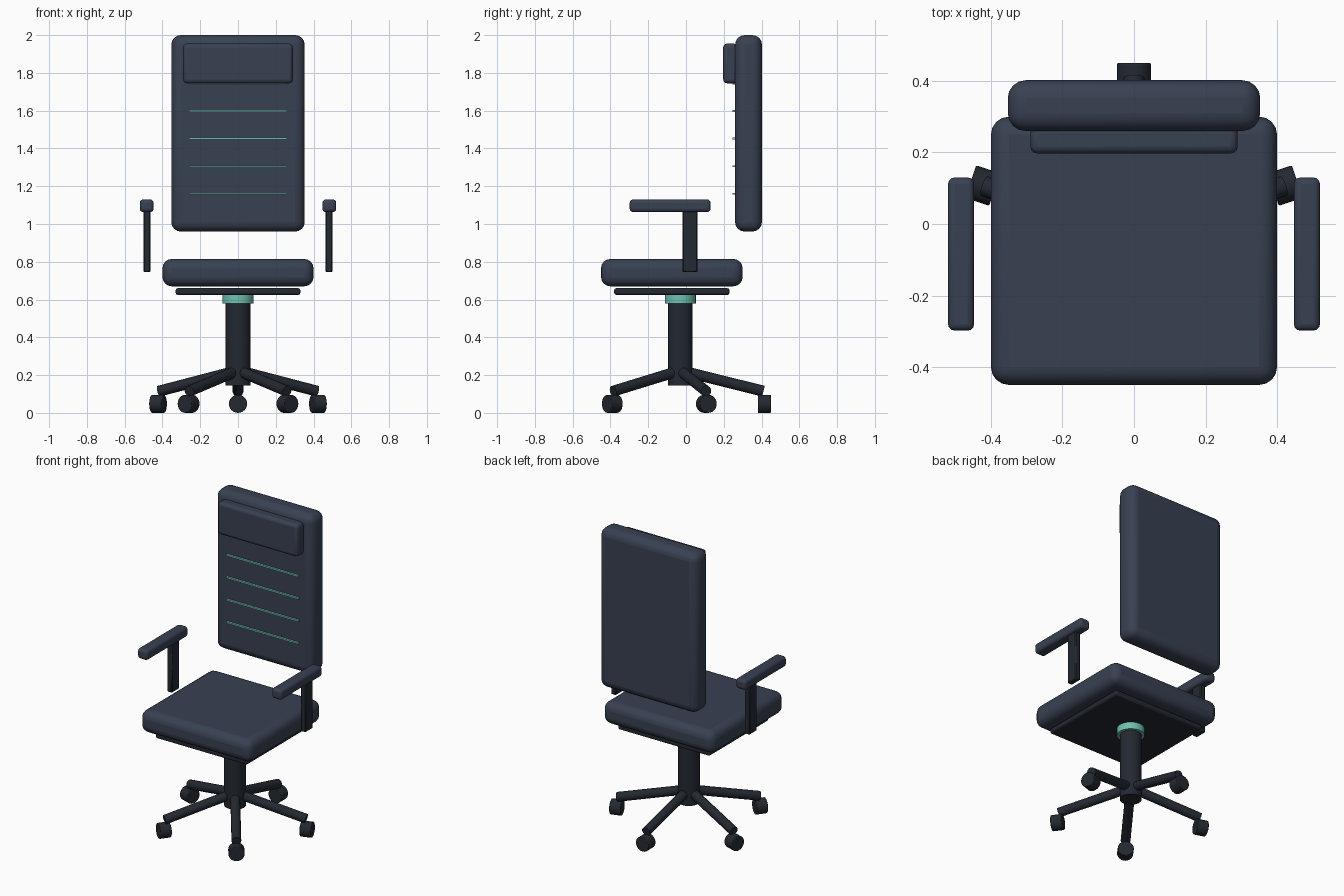
import bpy
import math
from mathutils import Vector

if "Cube" in bpy.data.objects:
    bpy.data.objects.remove(bpy.data.objects["Cube"])


def material(name, rgb):
    m = bpy.data.materials.new(name)
    m.diffuse_color = (*rgb, 1)
    m.use_nodes = True
    m.node_tree.nodes["Principled BSDF"].inputs["Base Color"].default_value = m.diffuse_color
    return m


FABRIC = material("navy_fabric", (0.040, 0.052, 0.083))
DARK = material("dark_plastic", (0.017, 0.022, 0.031))
TEAL = material("teal_accent", (0.16, 0.53, 0.44))


def finish(ob, name, mat, bevel=0.0, segments=4):
    ob.name = name
    ob.data.materials.append(mat)
    if bevel:
        b = ob.modifiers.new("Bevel", 'BEVEL')
        b.width = bevel
        b.segments = segments
    bpy.ops.object.shade_smooth_by_angle(angle=math.radians(35))
    return ob


def box(name, x, y, z, mat, bevel=0.0, segments=4):
    """Box from (min, max) ranges."""
    bpy.ops.mesh.primitive_cube_add(
        size=1, location=[(a + b) / 2 for a, b in (x, y, z)])
    ob = bpy.context.object
    ob.scale = [b - a for a, b in (x, y, z)]
    bpy.ops.object.transform_apply(location=False, rotation=False, scale=True)
    return finish(ob, name, mat, bevel, segments)


def rod(name, start, end, radius, mat, sides=32, bevel=0.0):
    """Cylinder between two points."""
    a, b = Vector(start), Vector(end)
    d = b - a
    bpy.ops.mesh.primitive_cylinder_add(
        vertices=sides, radius=radius, depth=d.length, location=(a + b) / 2,
        rotation=d.to_track_quat('Z', 'Y').to_euler())
    return finish(bpy.context.object, name, mat, bevel, 2)


# Seat, its support plate, backrest and headrest
box("seat", (-0.4, 0.4), (-0.45, 0.30), (0.67, 0.815), FABRIC, 0.05)
box("seat_plate", (-0.33, 0.33), (-0.38, 0.23), (0.625, 0.66), DARK, 0.01, 2)
box("backrest", (-0.353, 0.353), (0.26, 0.402), (0.96, 2.0), FABRIC, 0.05)
box("headrest", (-0.29, 0.29), (0.197, 0.275), (1.745, 1.955), FABRIC, 0.02, 3)

# Teal stitch lines across the backrest
for i in range(5):
    z = 1.16 + i * 0.146
    box(f"back_stripe_{i + 1}", (-0.26, 0.26), (0.247, 0.27),
        (z - 0.005, z + 0.005), TEAL)

# Armrests
for side, s in (("left", -1), ("right", 1)):
    px = sorted((s * 0.447, s * 0.52))
    sx = sorted((s * 0.464, s * 0.50))
    box(f"arm_pad_{side}", px, (-0.298, 0.13), (1.063, 1.13), FABRIC, 0.018, 3)
    box(f"arm_post_{side}", sx, (-0.018, 0.06), (0.745, 1.075), DARK, 0.005, 1)

# Gas column and teal collar
CY = -0.03
rod("column", (0, CY, 0.145), (0, CY, 0.60), 0.065, DARK)
rod("collar", (0, CY, 0.58), (0, CY, 0.63), 0.082, TEAL)

# Five star legs with casters
for i in range(5):
    a = math.radians(90 + 72 * i)
    c, s = math.cos(a), math.sin(a)
    rod(f"base_leg_{i + 1}", (0.01 * c, CY + 0.01 * s, 0.222),
        (0.44 * c, CY + 0.44 * s, 0.115), 0.029, DARK, 16)
    rod(f"caster_{i + 1}", (0.41 * c, CY + 0.41 * s, 0.048),
        (0.48 * c, CY + 0.48 * s, 0.048), 0.048, DARK, 24, 0.004)
